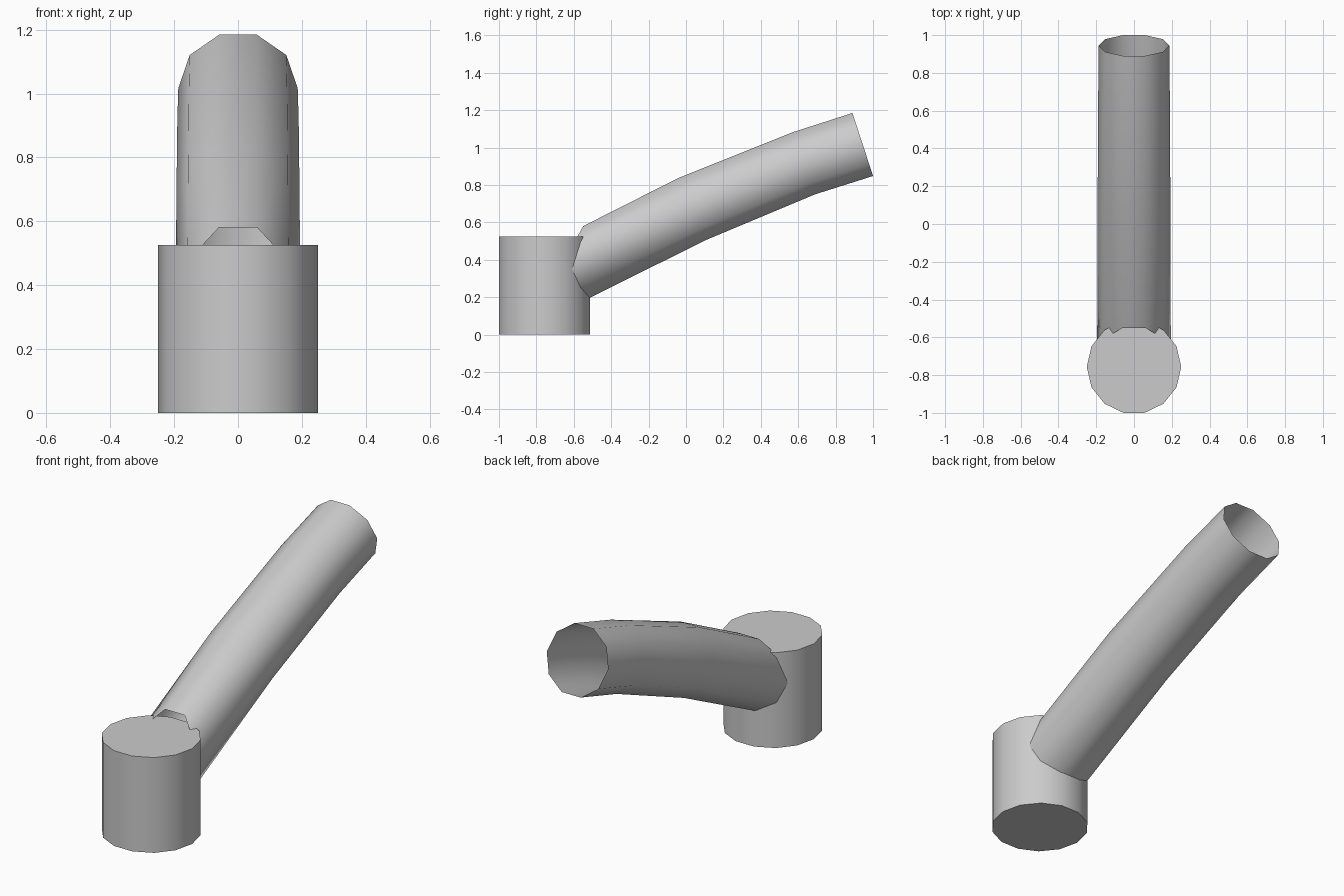
import bpy, bmesh, math

if "Cube" in bpy.data.objects:
    bpy.data.objects.remove(bpy.data.objects["Cube"])

grey = bpy.data.materials.new("plain grey")
grey.diffuse_color = (0.6, 0.6, 0.6, 1)
grey.use_nodes = True
grey.node_tree.nodes["Principled BSDF"].inputs["Base Color"].default_value = grey.diffuse_color


def finish(obj):
    obj.data.materials.append(grey)
    bpy.ops.object.select_all(action='DESELECT')
    obj.select_set(True)
    bpy.context.view_layer.objects.active = obj
    bpy.ops.object.shade_smooth_by_angle(angle=math.radians(45))


# Upright base drum: 14 sides, closed, with corners on the x axis
bpy.ops.mesh.primitive_cylinder_add(vertices=14, radius=0.25, depth=0.525,
                                    location=(0, -0.756, 0.2625),
                                    rotation=(0, 0, math.pi / 2))
base = bpy.context.object
base.name = "base_drum"
finish(base)

# Bent open tube: each ring is (top y, top z, bottom y, bottom z, half width)
rings = [(-0.55, 0.58, -0.85, 0.03, 0.195),
         (-0.04, 0.838, 0.105, 0.505, 0.193),
         (0.57, 1.082, 0.69, 0.75, 0.190),
         (0.89, 1.185, 1.0, 0.848, 0.187)]
SIDES = 10
FLAT = math.sin(math.radians(72))  # height of the flat top edge on a unit ring

bm = bmesh.new()
loops = []
for ty, tz, by, bz, w in rings:
    cy, cz = (ty + by) / 2, (tz + bz) / 2
    hy, hz = (ty - by) / 2 / FLAT, (tz - bz) / 2 / FLAT
    loop = []
    for i in range(SIDES):
        a = 2 * math.pi * i / SIDES
        loop.append(bm.verts.new((w * math.cos(a), cy + hy * math.sin(a),
                                  cz + hz * math.sin(a))))
    loops.append(loop)
for a, b in zip(loops, loops[1:]):
    for i in range(SIDES):
        j = (i + 1) % SIDES
        # wound so that the normals point out of the tube
        bm.faces.new((a[j], a[i], b[i], b[j]))
bm.normal_update()
top = max(bm.faces, key=lambda f: f.calc_center_median().z)
if top.normal.z < 0:
    bmesh.ops.reverse_faces(bm, faces=bm.faces[:])
mesh = bpy.data.meshes.new("bent_tube")
bm.to_mesh(mesh)
bm.free()
tube = bpy.data.objects.new("bent_tube", mesh)
bpy.context.collection.objects.link(tube)
finish(tube)
